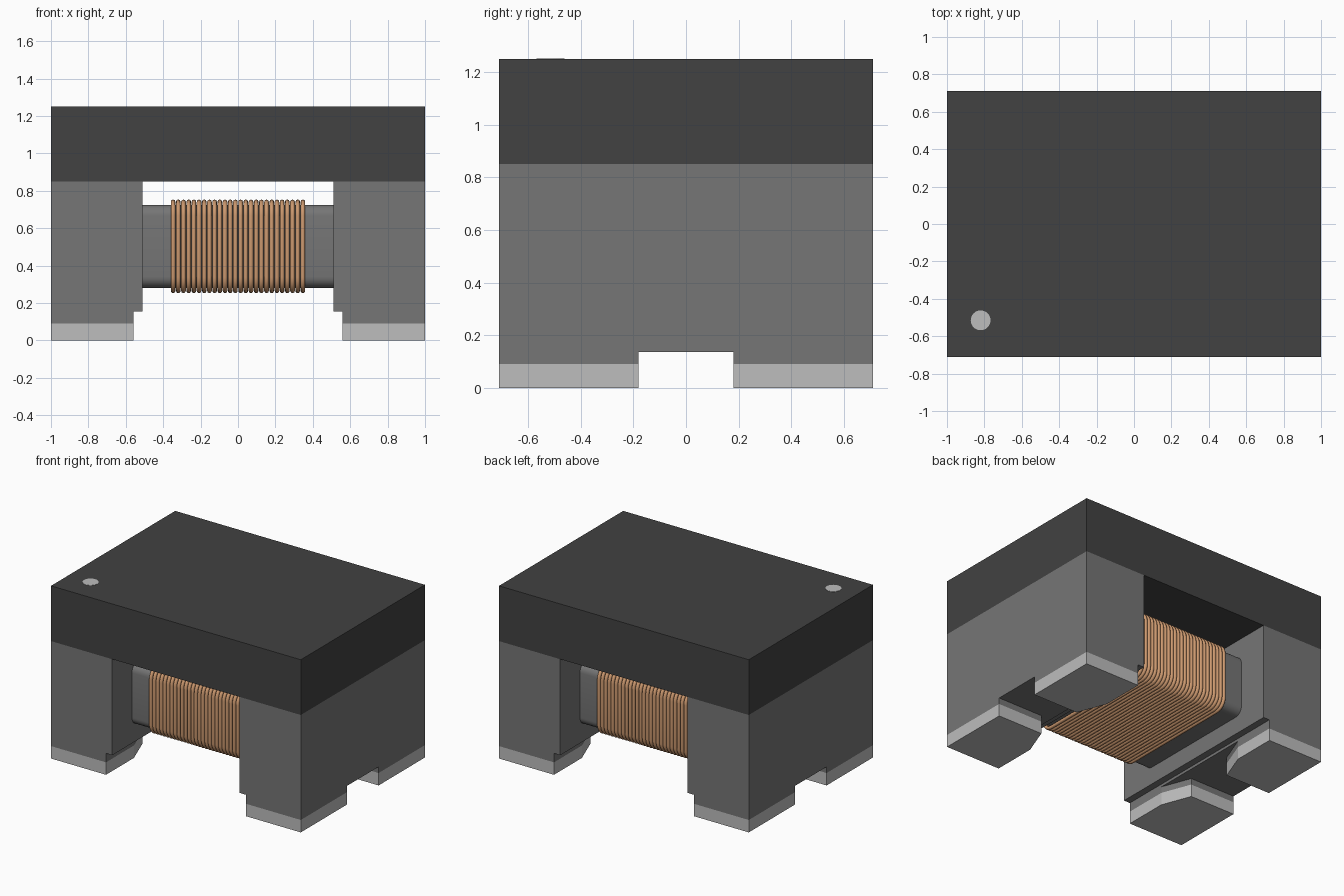
import bpy, bmesh, math

cube = bpy.data.objects.get("Cube")
if cube:
    bpy.data.objects.remove(cube, do_unlink=True)


def material(name, r, g, b):
    m = bpy.data.materials.new(name)
    m.use_nodes = True
    m.diffuse_color = (r, g, b, 1)
    bsdf = m.node_tree.nodes["Principled BSDF"]
    bsdf.inputs["Base Color"].default_value = (r, g, b, 1)
    bsdf.inputs["Roughness"].default_value = 0.6
    return m


LID = material("charcoal", 0.054, 0.054, 0.054)
FERRITE = material("ferrite grey", 0.18, 0.18, 0.18)
SILVER = material("silver", 0.51, 0.51, 0.51)
COPPER = material("copper", 0.61, 0.32, 0.16)


def prism(name, points, offset, mat):
    """Extrude a closed outline of 3D points along an offset vector."""
    bm = bmesh.new()
    face = bm.faces.new([bm.verts.new(p) for p in points])
    new = bmesh.ops.extrude_face_region(bm, geom=[face])["geom"]
    moved = [v for v in new if isinstance(v, bmesh.types.BMVert)]
    bmesh.ops.translate(bm, verts=moved, vec=offset)
    bmesh.ops.recalc_face_normals(bm, faces=bm.faces)
    mesh = bpy.data.meshes.new(name)
    bm.to_mesh(mesh)
    bm.free()
    mesh.materials.append(mat)
    obj = bpy.data.objects.new(name, mesh)
    bpy.context.collection.objects.link(obj)
    return obj


def select(obj):
    bpy.ops.object.select_all(action='DESELECT')
    obj.select_set(True)
    bpy.context.view_layer.objects.active = obj


def rounded_rect(hy, hz, radius, steps=6):
    """Rounded rectangle outline as (y, z) pairs."""
    out = []
    for i, (sy, sz) in enumerate([(1, 1), (-1, 1), (-1, -1), (1, -1)]):
        for k in range(steps + 1):
            a = math.pi / 2 * (i + k / steps)
            out.append((sy * (hy - radius) + radius * math.cos(a),
                        sz * (hz - radius) + radius * math.sin(a)))
    return out


HY = 0.71        # half depth of the body
CORE_Z = 0.503   # height of the winding axis

# Lid slab and its orientation dot
prism("lid", [(-1, -HY, 0.85), (1, -HY, 0.85), (1, HY, 0.85), (-1, HY, 0.85)],
      (0, 0, 0.4), LID)
dot = [(-0.82 + 0.053 * math.cos(a), -0.515 + 0.053 * math.sin(a), 1.247)
       for a in (math.tau * i / 32 for i in range(32))]
prism("orientation_dot", dot, (0, 0, 0.005), SILVER)

# End flanges with stepped underside, and chamfered feet with metal pads
flange = [(0.51, 0.155), (0.56, 0.155), (0.56, 0.135),
          (1, 0.135), (1, 0.85), (0.51, 0.85)]
foot = [(1, 0.18), (1, HY), (0.56, HY), (0.56, 0.39), (0.64, 0.18)]
for sx, side in ((1, "left"), (-1, "right")):
    prism(side + "_flange", [(sx * x, -HY, z) for x, z in flange],
          (0, 2 * HY, 0), FERRITE)
    for sy, end in ((-1, "front"), (1, "back")):
        label = f"{end}_{side}"
        prism(label + "_foot", [(sx * x, sy * y, 0.09) for x, y in foot],
              (0, 0, 0.045), FERRITE)
        prism(label + "_pad", [(sx * x, sy * y, 0) for x, y in foot],
              (0, 0, 0.09), SILVER)

# Core bar with rounded edges between the flanges
core = prism("core", [(-0.51, y, CORE_Z + z) for y, z in rounded_rect(0.485, 0.222, 0.06)],
             (1.02, 0, 0), FERRITE)
select(core)
bpy.ops.object.shade_smooth_by_angle(angle=math.radians(35))

# Copper winding: evenly spaced wire turns around the core
TURNS, WIRE = 26, 0.0125
curve = bpy.data.curves.new("winding", 'CURVE')
curve.dimensions = '3D'
curve.bevel_depth = WIRE
curve.bevel_resolution = 2
curve.materials.append(COPPER)
path = rounded_rect(0.499, 0.238, 0.074)
for t in range(TURNS):
    x = -0.347 + 0.694 * t / (TURNS - 1)
    spline = curve.splines.new('POLY')
    spline.points.add(len(path) - 1)
    for point, (y, z) in zip(spline.points, path):
        point.co = (x, y, CORE_Z + z, 1)
    spline.use_cyclic_u = True
    spline.use_smooth = True
winding = bpy.data.objects.new("winding", curve)
bpy.context.collection.objects.link(winding)
select(winding)
bpy.ops.object.convert(target='MESH')
